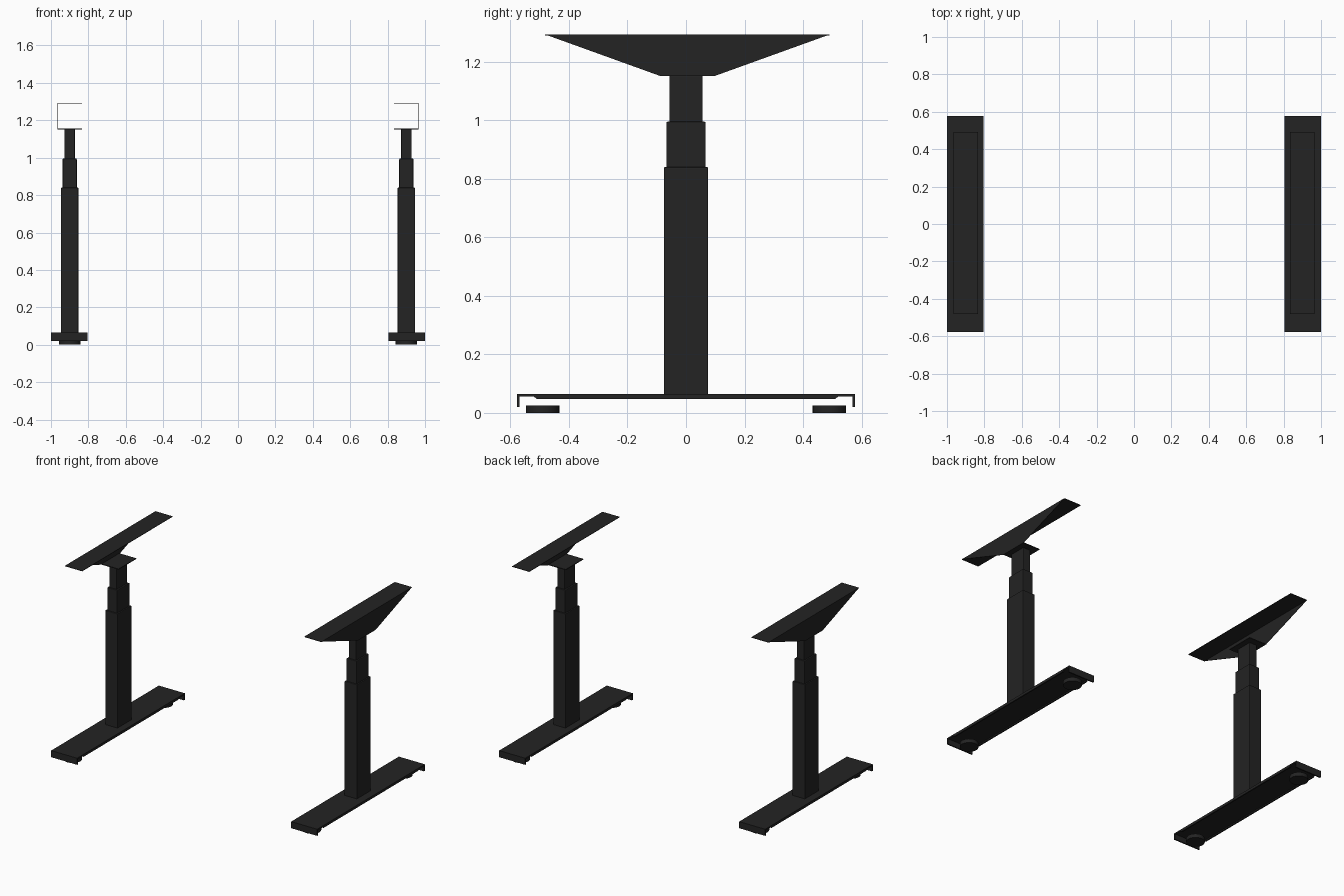
import bpy, bmesh, math
from mathutils import Matrix

if "Cube" in bpy.data.objects:
    bpy.data.objects.remove(bpy.data.objects["Cube"])

black = bpy.data.materials.new("powder coat black")
black.diffuse_color = (0.017, 0.017, 0.017, 1)
black.use_nodes = True
black.node_tree.nodes["Principled BSDF"].inputs["Base Color"].default_value = black.diffuse_color
CX = 0.9  # leg centre line


def finish(name, bm, bevel=0.0):
    """Turn a bmesh into an object mirrored to the other leg."""
    bmesh.ops.recalc_face_normals(bm, faces=bm.faces)
    me = bpy.data.meshes.new(name)
    bm.to_mesh(me)
    bm.free()
    me.materials.append(black)
    ob = bpy.data.objects.new(name, me)
    bpy.context.collection.objects.link(ob)
    if bevel:
        b = ob.modifiers.new("edge", 'BEVEL')
        b.width, b.segments = bevel, 2
    m = ob.modifiers.new("other_leg", 'MIRROR')
    m.use_axis[0] = True
    m.use_mirror_merge = False
    return ob


def prism(bm, pts, x0, x1):
    """Extrude a (y, z) outline from x0 to x1."""
    f = bm.faces.new([bm.verts.new((x0, y, z)) for y, z in pts])
    r = bmesh.ops.extrude_face_region(bm, geom=[f])
    vs = [v for v in r["geom"] if isinstance(v, bmesh.types.BMVert)]
    bmesh.ops.translate(bm, verts=vs, vec=(x1 - x0, 0, 0))


def rect(y0, y1, z0, z1):
    return [(y0, z0), (y1, z0), (y1, z1), (y0, z1)]


# Foot: folded plate with turned-down ends and shallow side skirts
bm = bmesh.new()
E, T = 0.578, 0.009
prism(bm, [(-E, 0.02), (-E + T, 0.02), (-E + T, 0.056), (E - T, 0.056),
           (E - T, 0.02), (E, 0.02), (E, 0.065), (-E, 0.065)], 0.805, 1.0)
for x in (0.805, 1.0 - T):
    prism(bm, [(-0.51, 0.048), (0.51, 0.048), (0.522, 0.057), (-0.522, 0.057)], x, x + T)
finish("foot_plate", bm)

# Round levelling pads
bm = bmesh.new()
for y in (-0.49, 0.49):
    bmesh.ops.create_cone(bm, cap_ends=True, segments=32, radius1=0.057, radius2=0.057,
                          depth=0.026, matrix=Matrix.Translation((CX, y, 0.013)))
pads = finish("levelling_pads", bm)
bpy.context.view_layer.objects.active = pads
pads.select_set(True)
bpy.ops.object.shade_smooth_by_angle(angle=math.radians(35))

# Telescoping column, three stages
for name, hx, hy, z0, z1 in (("outer_column", 0.047, 0.076, 0.06, 0.84),
                             ("middle_column", 0.038, 0.067, 0.70, 0.995),
                             ("inner_column", 0.028, 0.057, 0.90, 1.153)):
    bm = bmesh.new()
    prism(bm, rect(-hy, hy, z0, z1), CX - hx, CX + hx)
    finish(name, bm, 0.004)

# Desktop bracket: thin C-shaped folded sheet, open towards the middle
S, Y = 0.003, 0.005
bm = bmesh.new()
prism(bm, rect(Y - 0.095, Y + 0.095, 1.152, 1.157), 0.835, 0.965)
prism(bm, rect(Y - 0.486, Y + 0.486, 1.293 - S, 1.293), 0.835, 0.965)
prism(bm, [(Y - 0.095, 1.152), (Y + 0.095, 1.152), (Y + 0.486, 1.293), (Y - 0.486, 1.293)],
      0.965 - S, 0.965)
finish("top_bracket", bm)
